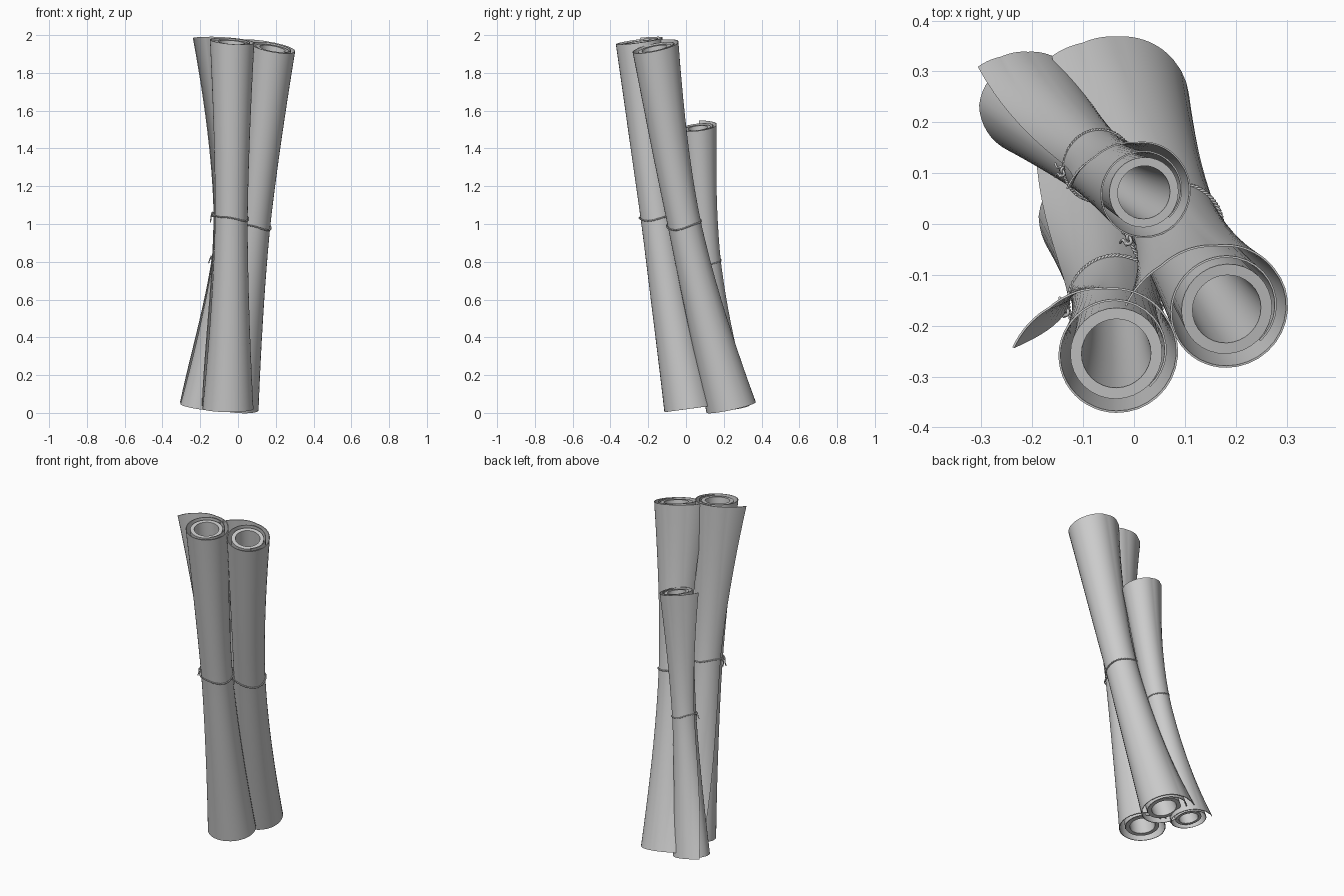
import bpy, bmesh, math
from mathutils import Vector, Matrix

if "Cube" in bpy.data.objects:
    bpy.data.objects.remove(bpy.data.objects["Cube"])

LENGTH = 1.955
# Spiral keys, from inner start to loose edge: (angle, radius) at top, waist, bottom
KEYS = [
    ((-45, .092), (-45, .074), (-45, .095)),
    ((90, .106), (90, .079), (90, .112)),
    ((180, .111), (180, .082), (180, .135)),
    ((270, .115), (270, .084), (270, .128)),
    ((400, .121), (400, .087), (400, .130)),
    ((460, .130), (460, .088), (455, .134)),
    ((505, .160), (505, .089), (483, .146)),
    ((536, .202), (536, .090), (505, .170)),
]


def flare(t):
    # 0 at the tied waist, 1 at either end
    return (abs(t - .52) / (.48 if t > .52 else .52)) ** 1.6


def blend(top, mid, bottom, t):
    end = top if t > .52 else bottom
    return mid + (end - mid) * flare(t)


def spiral(s, t):
    # angle and radius at position s (0..1) along the rolled sheet
    f = s * (len(KEYS) - 1)
    i = min(int(f), len(KEYS) - 2)
    f -= i
    a, b = ([blend(k[0][c], k[1][c], k[2][c], t) for c in (0, 1)] for k in KEYS[i:i + 2])
    return math.radians(a[0] + (b[0] - a[0]) * f), a[1] + (b[1] - a[1]) * f


def polar(a, r, z):
    return Vector((r * math.cos(a), r * math.sin(a), z))


def grid_object(name, rows, matrix, closed=False, thickness=0):
    # skin a grid of points; closed joins the last row to the first
    bm = bmesh.new()
    vs = [[bm.verts.new(p) for p in row] for row in rows]
    n = len(vs)
    for i in range(n if closed else n - 1):
        a, b = vs[i], vs[(i + 1) % n]
        for j in range(len(a) - 1):
            bm.faces.new((a[j], a[j + 1], b[j + 1], b[j]))
    if closed:
        bmesh.ops.remove_doubles(bm, verts=bm.verts, dist=1e-5)
    bmesh.ops.recalc_face_normals(bm, faces=bm.faces)
    me = bpy.data.meshes.new(name)
    bm.to_mesh(me)
    bm.free()
    ob = bpy.data.objects.new(name, me)
    bpy.context.collection.objects.link(ob)
    ob.matrix_world = matrix
    bpy.ops.object.select_all(action='DESELECT')
    ob.select_set(True)
    bpy.context.view_layer.objects.active = ob
    if thickness:
        mod = ob.modifiers.new("thickness", 'SOLIDIFY')
        mod.thickness = thickness
        mod.offset = 0
        bpy.ops.object.modifier_apply(modifier=mod.name)
    bpy.ops.object.shade_smooth_by_angle(angle=math.radians(40))


def cord(name, paths, matrix, radius, closed):
    cu = bpy.data.curves.new(name, 'CURVE')
    cu.dimensions = '3D'
    cu.bevel_depth = radius
    cu.bevel_resolution = 1
    for pts in paths:
        sp = cu.splines.new('POLY')
        sp.points.add(len(pts) - 1)
        for p, q in zip(sp.points, pts):
            p.co = (*q, 1)
        sp.use_cyclic_u = closed
        sp.use_smooth = True
    ob = bpy.data.objects.new(name, cu)
    bpy.context.collection.objects.link(ob)
    ob.matrix_world = matrix


def make_roll(name, bottom, top, tie, bend):
    bottom, top = Vector(bottom), Vector(top)
    axis = top - bottom
    scale = axis.length / LENGTH
    z = axis.normalized()
    x = (Vector((1, 0, 0)) - z * z.x).normalized()
    m = Matrix((x, z.cross(x), z)).transposed().to_4x4()
    m = Matrix.Translation(bottom) @ m @ Matrix.Scale(scale, 4)
    stations = [i / 20 for i in range(21)]

    def bow(p):
        # sag the roll towards the front and slant its upper end
        t = p.z / LENGTH
        k = math.sin(math.pi * t) / scale
        return p + Vector((bend[0] * k, bend[1] * k, -.07 * p.x * max(t, 0) ** 2))

    # loose outer sheet with the open edge flaring at both ends
    rows = [[bow(polar(*spiral(j / 84, t), t * LENGTH)) for j in range(85)] for t in stations]
    grid_object(name + "_outer_sheet", rows, m, thickness=.004)

    # tightly rolled hollow core
    inset = .006
    profile = [(blend(.090, .073, .093, t), inset + t * (LENGTH - 2 * inset)) for t in stations]
    profile += [(blend(.068, .052, .070, t), inset + t * (LENGTH - 2 * inset)) for t in reversed(stations)]
    profile.append(profile[0])
    rows = [[bow(polar(math.tau * i / 32, r, h)) for r, h in profile] for i in range(32)]
    grid_object(name + "_core", rows, m, closed=True)

    # two twisted strands tied round the waist
    strands = []
    for k in (0, 1):
        pts = []
        for i in range(300):
            a = math.tau * i / 300
            w = a * 40 + k * math.pi
            h = tie * LENGTH - .012 * math.cos(a) + .005 * math.sin(3 * a)
            pts.append(bow(polar(a, .092 + .002 * math.cos(w), h + .002 * math.sin(w))))
        strands.append(pts)
    cord(name + "_string", strands, m, .0025, True)

    # knot on the left side with two short hanging tails
    c = bow(Vector((-.096, -.012, tie * LENGTH + .012)))
    knot = []
    for i in range(48):
        a = math.tau * i / 48
        knot.append(c + Vector((.004 * math.sin(3 * a),
                                .004 * (math.sin(a) + 2 * math.sin(2 * a)),
                                .004 * (math.cos(a) - 2 * math.cos(2 * a)))))
    cord(name + "_knot", [knot], m, .0035, True)
    tails = [[c + Vector((-.012 * s, d * .02 * s + d * .008 * math.sin(s * 6), -.045 * s + .02 * math.sin(s * 3)))
              for s in (i / 8 for i in range(9))] for d in (-1, 1)]
    cord(name + "_string_ends", tails, m, .003, False)


make_roll("front_roll", (-.05, .015, .022), (-.035, -.255, 1.968), .525, (.005, -.028))
make_roll("right_roll", (-.022, .236, .028), (.183, -.168, 1.935), .515, (0, -.04))
make_roll("short_roll", (-.2, .235, .03), (.02, .062, 1.513), .525, (.015, -.03))
